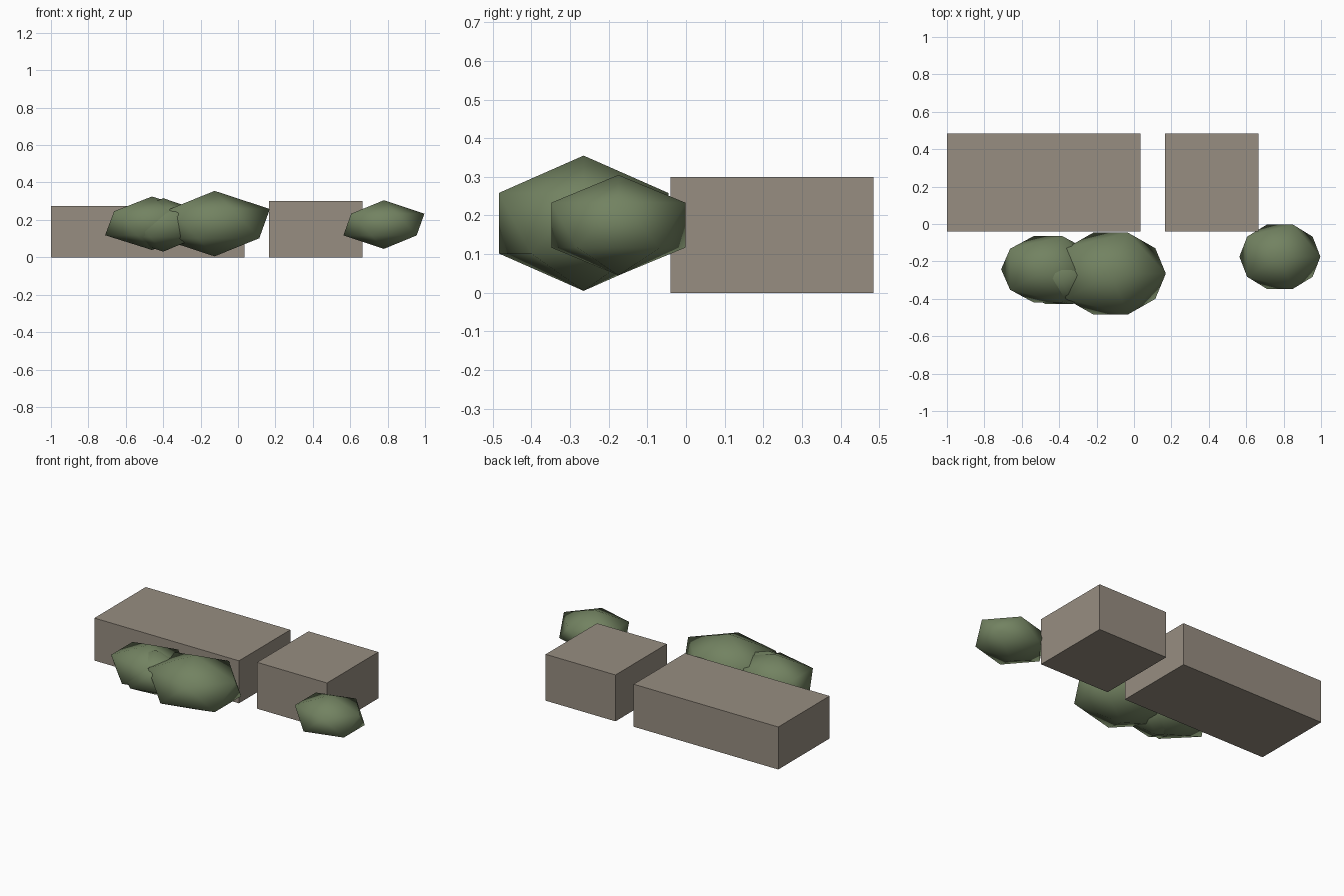
import bpy
from mathutils import Matrix, Vector

cube = bpy.data.objects.get("Cube")
if cube:
    bpy.data.objects.remove(cube, do_unlink=True)


def make_material(name, rgb):
    mat = bpy.data.materials.new(name)
    mat.use_nodes = True
    color = (*rgb, 1.0)
    mat.diffuse_color = color
    mat.node_tree.nodes["Principled BSDF"].inputs["Base Color"].default_value = color
    return mat


stone = make_material("warm grey stone", (0.31, 0.27, 0.22))
leaf = make_material("muted green leaf", (0.17, 0.225, 0.12))


def finish(name, mat, center, size):
    """Bake size and position into the mesh of the active primitive."""
    obj = bpy.context.object
    obj.name = obj.data.name = name
    obj.data.transform(Matrix.Translation(center) @ Matrix.Diagonal((*size, 1)))
    obj.data.materials.append(mat)
    return obj


def block(name, low, high):
    low, high = Vector(low), Vector(high)
    bpy.ops.mesh.primitive_cube_add(size=1)
    finish(name, stone, (low + high) / 2, high - low)


def bush(name, center, radii):
    bpy.ops.mesh.primitive_ico_sphere_add(subdivisions=1, radius=1)
    finish(name, leaf, center, radii)
    bpy.ops.object.shade_smooth()


# Two plain stone blocks with a gap between them
block("long_block", (-1, -0.04, 0), (0.035, 0.485, 0.275))
block("short_block", (0.165, -0.04, 0), (0.665, 0.485, 0.30))

# Faceted shrubs along the front
bush("large_bush", (-0.125, -0.265, 0.18), (0.33, 0.258, 0.175))
bush("outer_bush", (-0.46, -0.242, 0.182), (0.28, 0.208, 0.143))
bush("middle_bush", (-0.40, -0.275, 0.173), (0.26, 0.18, 0.143))
bush("small_bush", (0.78, -0.175, 0.175), (0.242, 0.204, 0.13))
